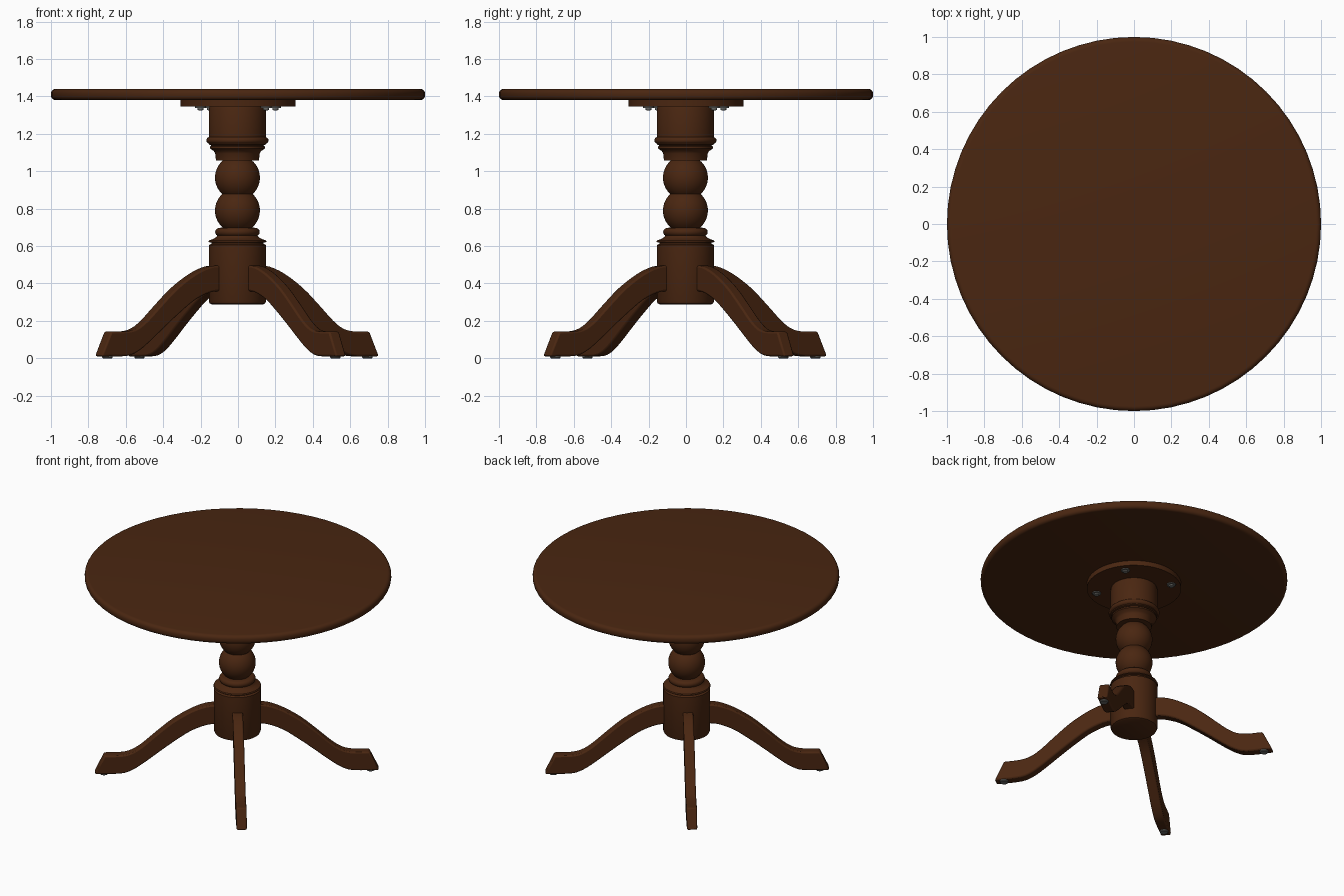
import bpy, bmesh, math
from mathutils import Vector

if "Cube" in bpy.data.objects:
    bpy.data.objects.remove(bpy.data.objects["Cube"])

def material(name, rgb):
    m = bpy.data.materials.new(name)
    m.diffuse_color = (*rgb, 1)
    m.use_nodes = True
    m.node_tree.nodes["Principled BSDF"].inputs["Base Color"].default_value = m.diffuse_color
    return m

WOOD = material("dark brown wood", (0.068, 0.0195, 0.0055))
METAL = material("grey metal", (0.14, 0.14, 0.13))

def finish(bm, name, mat, angle=35):
    bmesh.ops.recalc_face_normals(bm, faces=bm.faces)
    me = bpy.data.meshes.new(name)
    bm.to_mesh(me)
    bm.free()
    me.materials.append(mat)
    ob = bpy.data.objects.new(name, me)
    bpy.context.collection.objects.link(ob)
    bpy.ops.object.select_all(action='DESELECT')
    bpy.context.view_layer.objects.active = ob
    ob.select_set(True)
    bpy.ops.object.shade_smooth_by_angle(angle=math.radians(angle))
    return ob

def lathe(name, profile, mat, sides=48, centre=(0, 0)):
    """Closed turned solid from (radius, height) points."""
    bm = bmesh.new()
    rings = []
    for r, z in profile:
        rings.append([bm.verts.new((centre[0] + r * math.cos(2 * math.pi * i / sides),
                                    centre[1] + r * math.sin(2 * math.pi * i / sides), z))
                      for i in range(sides)])
    for a, b in zip(rings, rings[1:]):
        for i in range(sides):
            j = (i + 1) % sides
            bm.faces.new((a[i], a[j], b[j], b[i]))
    bm.faces.new(rings[0][::-1])
    bm.faces.new(rings[-1])
    return finish(bm, name, mat)

def arc(r0, z0, rad, a0, a1, n):
    """Profile points on a circle, angles in degrees from horizontal."""
    return [(r0 + rad * math.cos(math.radians(a0 + (a1 - a0) * i / n)),
             z0 + rad * math.sin(math.radians(a0 + (a1 - a0) * i / n))) for i in range(n + 1)]

# Table top with rounded rim, and mounting plate
lathe("table_top", arc(0.975, 1.405, 0.025, -90, 0, 5) + arc(0.975, 1.415, 0.025, 0, 90, 5), WOOD, 64)
lathe("mounting_plate", [(0.308, 1.345), (0.308, 1.385)], WOOD, 48)

# Turned column
CX, CY = -0.003, -0.003
column = [(0.138, 0.288), (0.148, 0.293), (0.153, 0.305), (0.153, 0.605), (0.140, 0.612),
          (0.140, 0.618), (0.156, 0.622), (0.152, 0.630), (0.125, 0.640), (0.114, 0.648)]
column += arc(0.097, 0.675, 0.022, -60, 80, 8)
column += arc(0, 0.79, 0.12, -49, 47, 14)
column += arc(0, 0.966, 0.12, -47, 49, 14)
column += [(0.115, 1.058), (0.119, 1.095), (0.126, 1.108), (0.142, 1.118), (0.147, 1.122),
           (0.147, 1.132), (0.138, 1.138), (0.150, 1.142)]
column += arc(0.148, 1.165, 0.018, -75, 75, 8)
column += [(0.153, 1.190), (0.153, 1.335), (0.149, 1.346)]
lathe("column", column, WOOD, 48, (CX, CY))

# Leg side outline: upper and lower edge as (radius, height)
UPPER = [(0.12, 0.497), (0.20, 0.490), (0.30, 0.452), (0.42, 0.378), (0.53, 0.285),
         (0.62, 0.205), (0.69, 0.160), (0.76, 0.144), (0.865, 0.143)]
LOWER = [(0.12, 0.360), (0.20, 0.352), (0.30, 0.312), (0.40, 0.245), (0.50, 0.170),
         (0.60, 0.092), (0.68, 0.038), (0.76, 0.012), (0.928, 0.011)]

def smooth_path(pts, steps=3):
    p = [Vector(q) for q in pts]
    p = [2 * p[0] - p[1]] + p + [2 * p[-1] - p[-2]]
    out = []
    for i in range(1, len(p) - 2):
        a, b, c, d = p[i - 1:i + 3]
        for s in range(steps):
            t = s / steps
            out.append(0.5 * (2 * b + (c - a) * t + (2 * a - 5 * b + 4 * c - d) * t * t
                              + (3 * b - a - 3 * c + d) * t ** 3))
    return out + [p[-2]]

def leg(name, angle):
    bm = bmesh.new()
    d = Vector((math.cos(angle), math.sin(angle), 0))
    s = Vector((-d.y, d.x, 0)) * 0.034
    o = Vector((CX - 0.003, CY - 0.002, 0))
    rings = []
    for u, l in zip(smooth_path(UPPER), smooth_path(LOWER)):
        pu = o + d * u.x + Vector((0, 0, u.y))
        pl = o + d * l.x + Vector((0, 0, l.y))
        rings.append([bm.verts.new(v) for v in (pu + s, pu - s, pl - s, pl + s)])
    for a, b in zip(rings, rings[1:]):
        for i in range(4):
            j = (i + 1) % 4
            bm.faces.new((a[i], a[j], b[j], b[i]))
    bm.faces.new(rings[0])
    bm.faces.new(rings[-1][::-1])
    ob = finish(bm, name, WOOD)
    bev = ob.modifiers.new("rounded_edges", 'BEVEL')
    bev.width = 0.009
    bev.segments = 2
    bev.limit_method = 'ANGLE'
    bev.angle_limit = math.radians(50)

# Four legs, each with a foot pad and a plate bolt in the same direction
for k, side in enumerate(("back_right", "back_left", "front_left", "front_right")):
    ang = math.radians(37 + 90 * k)
    c, s = math.cos(ang), math.sin(ang)
    leg(side + "_leg", ang)
    lathe(side + "_foot_pad", [(0.024, 0.0), (0.028, 0.004), (0.028, 0.014)], METAL, 20,
          (CX + 0.87 * c, CY + 0.87 * s))
    lathe(side + "_bolt", [(0.010, 1.326), (0.016, 1.328), (0.016, 1.338),
                           (0.029, 1.339), (0.029, 1.347)], METAL, 16, (0.25 * c, 0.25 * s))
